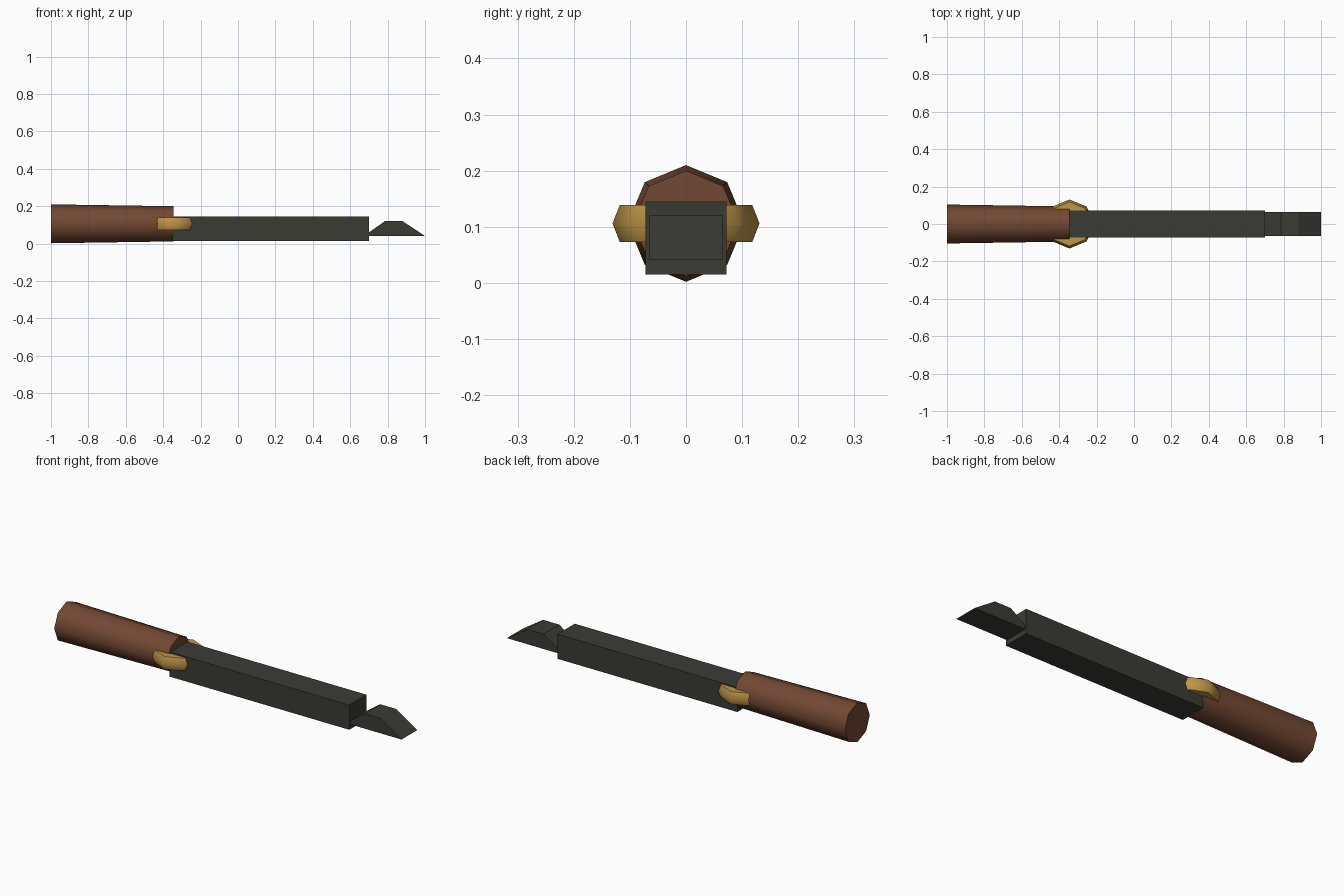
import bpy, math
from mathutils import Vector

if "Cube" in bpy.data.objects:
    bpy.data.objects.remove(bpy.data.objects["Cube"])


def material(name, rgb):
    m = bpy.data.materials.new(name)
    m.diffuse_color = (*rgb, 1)
    m.use_nodes = True
    m.node_tree.nodes["Principled BSDF"].inputs["Base Color"].default_value = m.diffuse_color
    return m


WOOD = material("brown wood", (0.17, 0.065, 0.033))
STEEL = material("dark steel", (0.043, 0.043, 0.036))
BRASS = material("brass", (0.52, 0.30, 0.065))
MID_Z = 0.106


def build(name, verts, faces, mat, smooth=False):
    mesh = bpy.data.meshes.new(name)
    mesh.from_pydata(verts, [], faces)
    mesh.materials.append(mat)
    obj = bpy.data.objects.new(name, mesh)
    bpy.context.collection.objects.link(obj)
    bpy.ops.object.select_all(action='DESELECT')
    obj.select_set(True)
    bpy.context.view_layer.objects.active = obj
    bpy.ops.object.mode_set(mode='EDIT')
    bpy.ops.mesh.select_all(action='SELECT')
    bpy.ops.mesh.normals_make_consistent(inside=False)
    bpy.ops.object.mode_set(mode='OBJECT')
    if smooth:
        bpy.ops.object.shade_smooth_by_angle(angle=math.radians(50))
    return obj


def extruded(name, profile, half_width, mat):
    """Side profile in x and z, given thickness along y."""
    n = len(profile)
    verts = [(x, y, z) for y in (-half_width, half_width) for x, z in profile]
    faces = [tuple(range(n)), tuple(range(n, 2 * n))]
    faces += [(i, (i + 1) % n, n + (i + 1) % n, n + i) for i in range(n)]
    return build(name, verts, faces, mat)


ANGLES = [math.tau * i / 8 for i in range(8)]

# Tapered eight-sided handle
verts = [(x, r * math.sin(a), MID_Z + r * math.cos(a))
         for x, r in ((-1.0, 0.104), (-0.345, 0.094)) for a in ANGLES]
faces = [tuple(range(8)), tuple(range(8, 16))]
faces += [(i, (i + 1) % 8, 8 + (i + 1) % 8, 8 + i) for i in range(8)]
build("handle", verts, faces, WOOD, smooth=True)

# Square shaft and chisel-like tip
extruded("shaft", [(-0.35, 0.015), (0.70, 0.015), (0.70, 0.145), (-0.35, 0.145)], 0.072, STEEL)
extruded("tip", [(0.69, 0.041), (1.0, 0.041), (0.88, 0.12), (0.785, 0.12), (0.69, 0.053)],
         0.065, STEEL)

# Eight-sided brass collar with a bulging rim, lying flat around the joint
rim = [(0.05, -0.033), (0.118, -0.033), (0.131, 0), (0.118, 0.033), (0.05, 0.033)]
k = len(rim)
verts = [(-0.345 + r * math.cos(a), r * math.sin(a), MID_Z + z) for a in ANGLES for r, z in rim]
faces = [(i * k + j, i * k + (j + 1) % k,
          (i + 1) % 8 * k + (j + 1) % k, (i + 1) % 8 * k + j)
         for i in range(8) for j in range(k)]
build("collar", verts, faces, BRASS, smooth=True)
